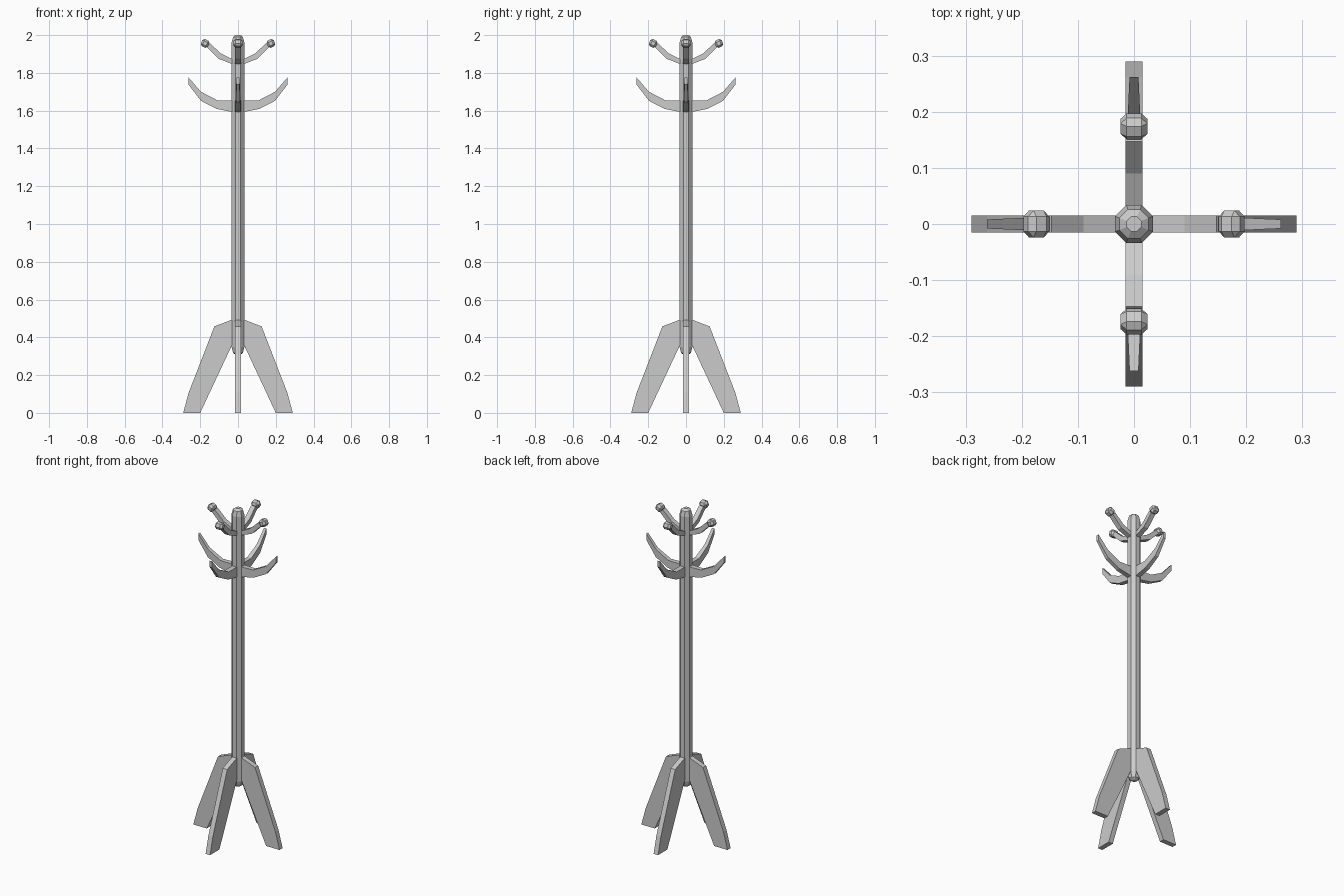
import bpy, bmesh, math
from mathutils import Matrix, Vector

if "Cube" in bpy.data.objects:
    bpy.data.objects.remove(bpy.data.objects["Cube"])


def finish(name, bm):
    bmesh.ops.recalc_face_normals(bm, faces=bm.faces)
    me = bpy.data.meshes.new(name)
    bm.to_mesh(me)
    bm.free()
    ob = bpy.data.objects.new(name, me)
    bpy.context.collection.objects.link(ob)
    return ob


def strip(name, sections, angle):
    """Sweep a rectangular section: (lower xz, upper xz, half width), turned about z."""
    bm = bmesh.new()
    rings = []
    for (x0, z0), (x1, z1), w in sections:
        rings.append([bm.verts.new(c) for c in
                      ((x0, -w, z0), (x0, w, z0), (x1, w, z1), (x1, -w, z1))])
    for a, b in zip(rings, rings[1:]):
        for i in range(4):
            j = (i + 1) % 4
            bm.faces.new((a[i], a[j], b[j], b[i]))
    bm.faces.new(rings[0])
    bm.faces.new(rings[-1])
    bm.transform(Matrix.Rotation(angle, 4, 'Z'))
    return finish(name, bm)


# Octagonal pole with rounded ends
bm = bmesh.new()
rings = []
for r, z in ((0.013, 0.308), (0.026, 0.317), (0.034, 0.35),
             (0.034, 1.96), (0.026, 1.99), (0.013, 2.0)):
    R = r / math.cos(math.pi / 8)
    rings.append([bm.verts.new((R * math.cos(math.pi / 8 + k * math.pi / 4),
                                R * math.sin(math.pi / 8 + k * math.pi / 4), z))
                  for k in range(8)])
for a, b in zip(rings, rings[1:]):
    for i in range(8):
        j = (i + 1) % 8
        bm.faces.new((a[i], a[j], b[j], b[i]))
bm.faces.new(rings[0])
bm.faces.new(rings[-1])
finish("pole", bm)

# Side profiles as lower point, upper point, half width
LEG = [((0.02, 0.385), (0.02, 0.498), 0.015),
       ((0.035, 0.352), (0.125, 0.458), 0.015),
       ((0.158, 0.09), (0.262, 0.105), 0.015),
       ((0.20, 0.0), (0.29, 0.0), 0.015)]
LOWER_HOOK = [((0.015, 1.592), (0.015, 1.655), 0.015),
              ((0.035, 1.594), (0.035, 1.655), 0.015),
              ((0.115, 1.61), (0.11, 1.655), 0.0135),
              ((0.196, 1.652), (0.196, 1.70), 0.011),
              ((0.262, 1.738), (0.262, 1.776), 0.008)]
UPPER_HOOK = [((0.015, 1.843), (0.015, 1.87), 0.015),
              ((0.035, 1.848), (0.03, 1.872), 0.015),
              ((0.104, 1.875), (0.09, 1.902), 0.015),
              ((0.165, 1.936), (0.147, 1.955), 0.015)]

# Four-way arrangement of legs, hooks and knobs
for k in range(4):
    ang = k * math.pi / 2
    strip(f"leg_{k + 1}", LEG, ang)
    strip(f"lower_hook_{k + 1}", LOWER_HOOK, ang)
    strip(f"upper_hook_{k + 1}", UPPER_HOOK, ang)

    # Chamfered knob at the tip of the upper hook
    bm = bmesh.new()
    bmesh.ops.create_cube(bm, size=1.0)
    bm.transform(Matrix.Diagonal((0.042, 0.048, 0.042, 1)))
    bmesh.ops.bevel(bm, geom=bm.edges[:], offset=0.011, segments=1,
                    affect='EDGES', profile=0.5)
    bm.transform(Matrix.Rotation(ang, 4, 'Z')
                 @ Matrix.Translation(Vector((0.174, 0, 1.956)))
                 @ Matrix.Rotation(math.radians(-25), 4, 'Y'))
    finish(f"knob_{k + 1}", bm)
